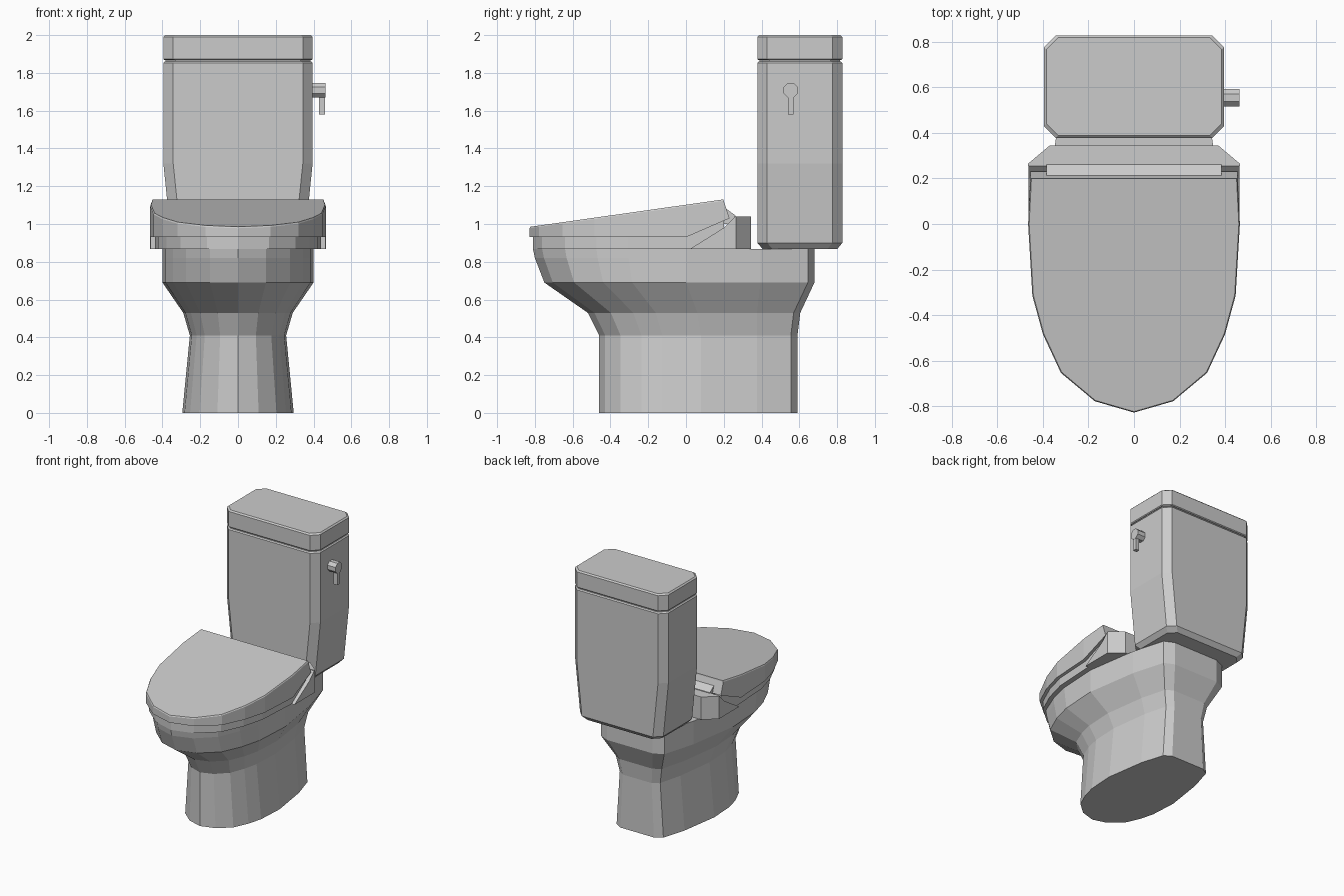
import bpy, bmesh, math

cube = bpy.data.objects.get("Cube")
if cube:
    bpy.data.objects.remove(cube, do_unlink=True)

GREY = (0.6, 0.6, 0.6, 1)
ceramic = bpy.data.materials.new("grey_ceramic")
ceramic.use_nodes = True
ceramic.diffuse_color = GREY
bsdf = ceramic.node_tree.nodes["Principled BSDF"]
bsdf.inputs["Base Color"].default_value = GREY
bsdf.inputs["Roughness"].default_value = 0.5


def loft(name, rings):
    """Skin a stack of closed rings and cap both ends."""
    bm = bmesh.new()
    loops = [[bm.verts.new(p) for p in ring] for ring in rings]
    n = len(loops[0])
    for a, b in zip(loops, loops[1:]):
        for i in range(n):
            j = (i + 1) % n
            bm.faces.new((a[i], a[j], b[j], b[i]))
    bm.faces.new(loops[0][::-1])
    bm.faces.new(loops[-1])
    bmesh.ops.recalc_face_normals(bm, faces=bm.faces)
    mesh = bpy.data.meshes.new(name)
    bm.to_mesh(mesh)
    bm.free()
    mesh.materials.append(ceramic)
    obj = bpy.data.objects.new(name, mesh)
    bpy.context.collection.objects.link(obj)
    return obj


def mirror(half):
    """Close a half outline, listed front to back, across x = 0."""
    return half + [(-x, y) for x, y in reversed(half) if x > 0]


# Rounded front shared by bowl, seat and lid: share of width, share of length
NOSE = [(0, 1), (.37, .94), (.69, .79), (.86, .585), (.96, .38), (1, 0)]


def nose(width, front, mid):
    return [(width * u, mid + (front - mid) * v) for u, v in NOSE]


# Pedestal and bowl
def bowl_ring(z, width, front, back, mid):
    half = nose(width, front, mid)
    half += [(width * .85, mid + (back - mid) * .58),
             (width * .67, back - .035), (width * .48, back)]
    return [(x, y, z) for x, y in mirror(half)]


loft("bowl", [bowl_ring(*s) for s in (
    (0, .295, -.46, .59, .08),
    (.41, .255, -.46, .59, .08),
    (.53, .29, -.52, .605, .06),
    (.69, .40, -.75, .68, 0),
    (.82, .40, -.80, .68, 0),
    (.867, .40, -.81, .68, 0))])


# Seat and lid, which share the seam that kinks up toward the hinge
def seam(y):
    return .93 + max(0, y) * .5


def slope(y):
    return .985 + (y + .83) * .141


seat = mirror(nose(.44, -.81, 0) + [(.435, .2)])
loft("seat", [[(x, y, .867) for x, y in seat],
              [(x, y, seam(y)) for x, y in seat]])
lid = mirror(nose(.465, -.828, 0) + [(.455, .2)])
loft("lid", [[(x, y + (.03 if y > .1 else 0), seam(y)) for x, y in lid],
             [(x, y, slope(y) - .008) for x, y in lid],
             [(x * .99, y * .995, slope(y)) for x, y in lid]])


# Hinge mount: rear block, sloping side wedge and hinge bar
def prism_x(name, profile, half):
    return loft(name, [[(x, y, z) for y, z in profile] for x in (-half, half)])


block = mirror([(.465, .255), (.465, .265), (.37, .345)])
loft("hinge_block", [[(x, y, z) for x, y in block] for z in (.867, 1.04)])
prism_x("hinge_wedge", [(.02, .867), (.2, .98), (.26, 1.04), (.26, .867)], .464)
prism_x("hinge_bar", [(.18, 1), (.2, 1.09), (.262, 1.045), (.262, 1)], .385)


# Cistern with chamfered corners
def tank_ring(z, half, inset=0, cut=.052):
    w, f, b = half - inset, .378 + inset, .828 - inset
    return [(x, y, z) for x, y in mirror(
        [(w - cut, f), (w, f + cut), (w, b - cut), (w - cut, b)])]


loft("tank", [tank_ring(.867, .35, .028), tank_ring(.9, .352),
              tank_ring(1.32, .395), tank_ring(1.852, .395),
              tank_ring(1.86, .395, .008)])
loft("tank_seam", [tank_ring(1.855, .395, .012), tank_ring(1.875, .395, .012)])
loft("tank_lid", [tank_ring(1.868, .395, .006), tank_ring(1.874, .395),
                  tank_ring(1.99, .395), tank_ring(2.0, .395, .01)])

# Flush lever
hub = [(.555 + .042 * math.cos(a), 1.708 + .042 * math.sin(a))
       for a in (math.pi / 4 * (i + .5) for i in range(8))]
loft("lever_hub", [[(x, y, z) for y, z in hub] for x in (.38, .463)])
arm = [(.54, 1.58), (.57, 1.58), (.57, 1.69), (.54, 1.69)]
loft("lever_arm", [[(x, y, z) for y, z in arm] for x in (.43, .461)])
